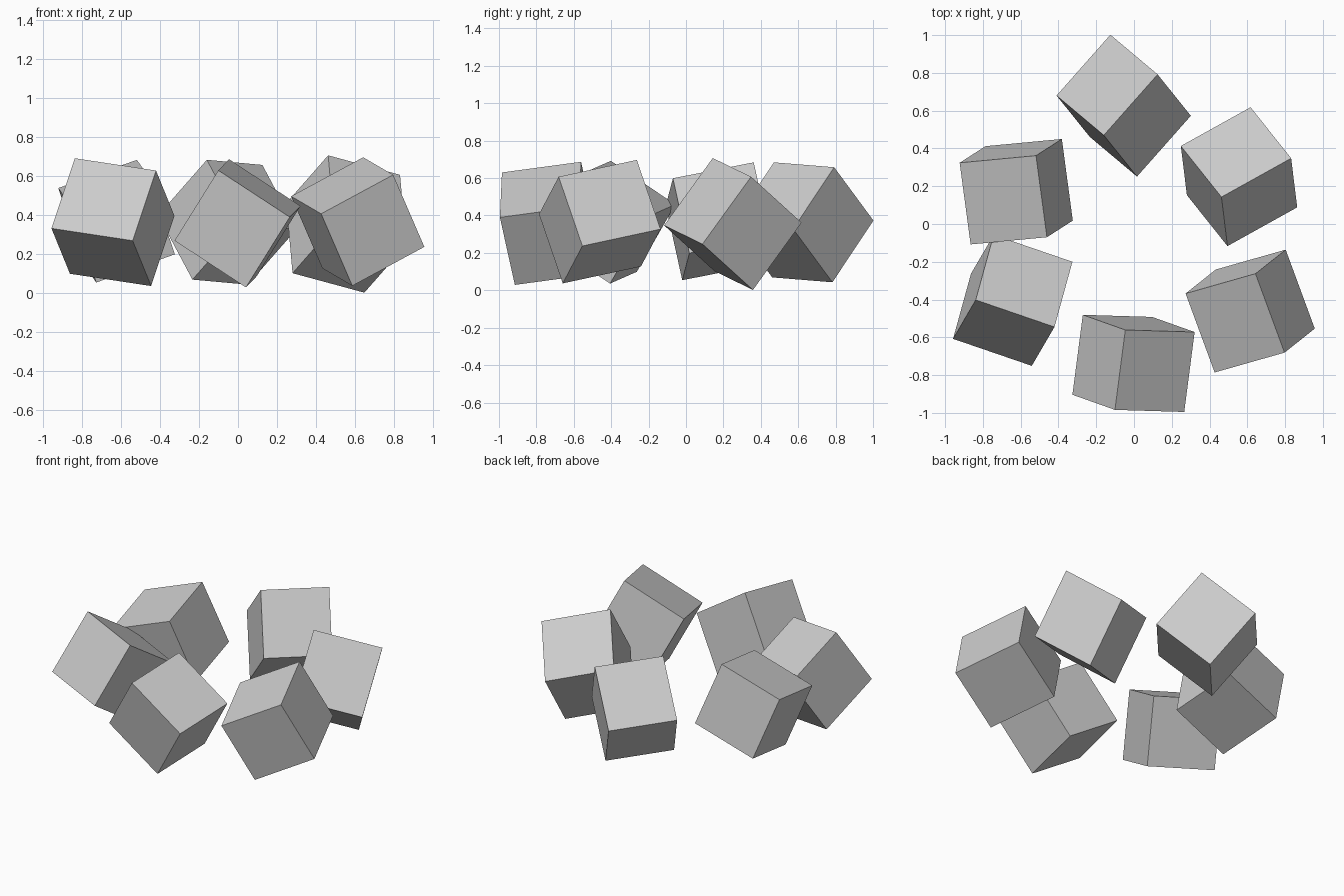
import bpy
from mathutils import Vector

if "Cube" in bpy.data.objects:
    bpy.data.objects.remove(bpy.data.objects["Cube"])


def tumbled_block(name, top, a, b, c):
    """Box spanned by three edges running down from its highest corner."""
    top, a, b, c = map(Vector, (top, a, b, c))
    corners = [top + i * a + j * b + k * c
               for i in (0, 1) for j in (0, 1) for k in (0, 1)]
    centre = top + (a + b + c) / 2
    faces = [(0, 1, 3, 2), (4, 6, 7, 5), (0, 4, 5, 1),
             (2, 3, 7, 6), (0, 2, 6, 4), (1, 5, 7, 3)]
    if a.cross(b).dot(c) < 0:  # keep the faces pointing outwards
        faces = [f[::-1] for f in faces]
    mesh = bpy.data.meshes.new(name)
    mesh.from_pydata([p - centre for p in corners], [], faces)
    obj = bpy.data.objects.new(name, mesh)
    obj.location = centre
    bpy.context.collection.objects.link(obj)
    return obj


# Ring of six loose blocks, each tipped a different way
tumbled_block("back_block", (-.16, .47, .684),
              (-.25, .21, -.285), (.285, .322, -.026), (.176, -.219, -.33))
tumbled_block("back_right_block", (.463, .143, .707),
              (-.215, .27, -.245), (.369, .205, -.10), (.032, -.26, -.36))
tumbled_block("front_right_block", (.643, -.263, .697),
              (-.37, -.105, -.20), (.16, .127, -.37), (.154, -.418, -.09))
tumbled_block("front_block", (-.046, -.561, .687),
              (-.225, .08, -.361), (.367, -.011, -.24), (-.055, -.423, -.057))
tumbled_block("front_left_block", (-.838, -.402, .692),
              (.417, -.143, -.063), (-.12, -.206, -.36), (.095, .345, -.233))
tumbled_block("back_left_block", (-.519, .362, .684),
              (-.404, -.038, -.145), (.137, .088, -.40), (.058, -.432, -.085))
